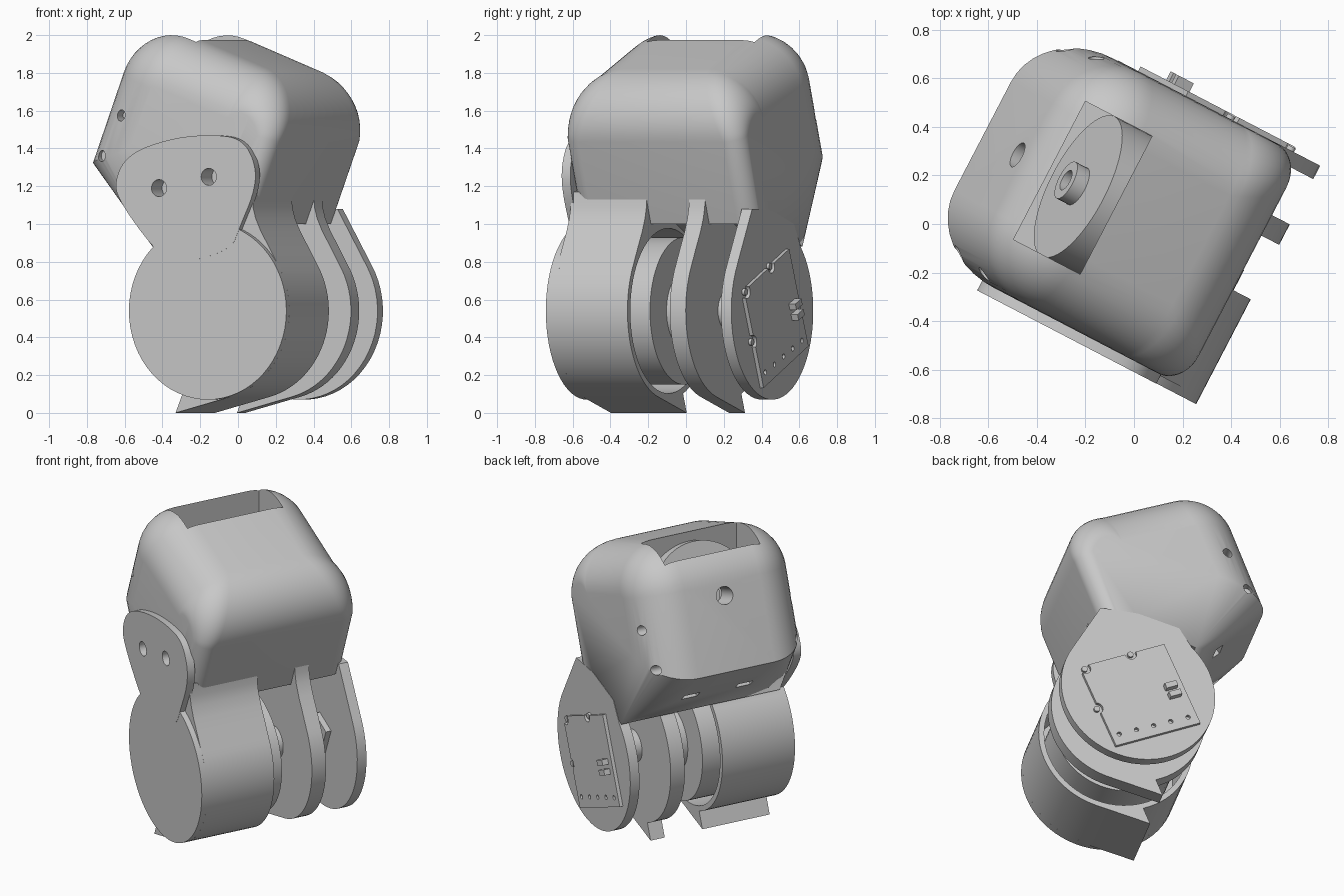
import bpy, bmesh
from math import sin, cos, radians, pi
from mathutils import Matrix, Vector

TURN = radians(-27.5)   # whole model is turned about z
TILT = radians(21)      # head leans about the drum axis
HUB = (0.10, 0.54)      # drum axis in x, z
R = 0.47

if "Cube" in bpy.data.objects:
    bpy.data.objects.remove(bpy.data.objects["Cube"])

grey = bpy.data.materials.new("plain grey")
grey.use_nodes = True
grey.diffuse_color = (0.58, 0.58, 0.58, 1)
grey.node_tree.nodes["Principled BSDF"].inputs["Base Color"].default_value = grey.diffuse_color
parts = []


def finish(name, bm, cutter=False):
    bmesh.ops.remove_doubles(bm, verts=bm.verts, dist=0.0002)
    bmesh.ops.recalc_face_normals(bm, faces=bm.faces)
    mesh = bpy.data.meshes.new(name)
    bm.to_mesh(mesh)
    bm.free()
    mesh.materials.append(grey)
    ob = bpy.data.objects.new(name, mesh)
    ob.rotation_euler.z = TURN
    bpy.context.collection.objects.link(ob)
    ob.hide_render = cutter
    if not cutter:
        parts.append(ob)
    return ob


def loft(name, rings):
    bm = bmesh.new()
    rows = [[bm.verts.new(p) for p in ring] for ring in rings]
    n = len(rows[0])
    for a, b in zip(rows, rows[1:]):
        for i in range(n):
            j = (i + 1) % n
            bm.faces.new((a[i], a[j], b[j], b[i]))
    bm.faces.new(rows[0])
    bm.faces.new(rows[-1])
    return finish(name, bm)


def prism(name, outline, y0, y1):
    return loft(name, [[(x, y, z) for x, z in outline] for y in (y0, y1)])


def cyl(name, centre, r, length, axis=(0, 1, 0), cutter=False, segs=64):
    bm = bmesh.new()
    m = Matrix.Translation(centre) @ Vector(axis).to_track_quat('Z', 'Y').to_matrix().to_4x4()
    bmesh.ops.create_cone(bm, cap_ends=True, segments=segs, radius1=r, radius2=r,
                          depth=length, matrix=m)
    return finish(name, bm, cutter)


def rod(name, y0, y1, r, at=HUB, **kw):
    return cyl(name, (at[0], (y0 + y1) / 2, at[1]), r, y1 - y0, **kw)


def box(name, centre, size, angle=0.0, cutter=False):
    bm = bmesh.new()
    m = Matrix.Translation(centre) @ Matrix.Rotation(angle, 4, 'Y') @ Matrix.Diagonal((*size, 1))
    bmesh.ops.create_cube(bm, size=1, matrix=m)
    return finish(name, bm, cutter)


def cut(ob, cutters):
    # one cut at a time; a cut that would erase the part is skipped
    for c in cutters:
        mod = ob.modifiers.new("cut", 'BOOLEAN')
        mod.operation, mod.solver, mod.object = 'DIFFERENCE', 'EXACT', c
        bpy.context.view_layer.update()
        graph = bpy.context.evaluated_depsgraph_get()
        mesh = bpy.data.meshes.new_from_object(ob.evaluated_get(graph))
        ob.modifiers.clear()
        if len(mesh.polygons) >= len(ob.data.polygons) // 2:
            ob.data = mesh


def drop(cutters):
    for c in cutters:
        bpy.data.objects.remove(c)


def arc(c, r, a0, a1, n):
    return [(c[0] + r * cos(radians(a0 + (a1 - a0) * i / n)),
             c[1] + r * sin(radians(a0 + (a1 - a0) * i / n))) for i in range(n + 1)]


def soften(pts, times):
    for _ in range(times):
        new = []
        for (ax, az), (bx, bz) in zip(pts, pts[1:] + pts[:1]):
            new += [(ax * .75 + bx * .25, az * .75 + bz * .25),
                    (ax * .25 + bx * .75, az * .25 + bz * .75)]
        pts = new
    return pts


FLARED = [(.45, .875), (.40, .96), (.368, 1.03), (.352, 1.09), (.348, 1.17), (.1, 1.2), (-.15, 1.02)]
STRAIGHT = [(.33, 1.08), (.28, 1.08), (.1, 1.07), (-.15, 1.0)]


def disc_outline(neck, tooth):
    # round disc with a neck running into the head and an optional stop tooth
    pts = arc(HUB, R, -75.6 if tooth else -110, 32, 24) + neck + arc(HUB, R, 134, 249, 24)
    return pts + [(-.11, 0)] if tooth else pts


def tilted(a, b):
    return (a * cos(TILT) + b * sin(TILT), -a * sin(TILT) + b * cos(TILT))


# Head: leaning block; each profile point has an inset direction, end rounding and mitre
BIG, SMALL = 0.28, 0.10
profile = [((.30, 1.0), -21, SMALL, 1)]
for centre, a0, e0 in ((tilted(-.377, 1.506), -21, SMALL), (tilted(-.844, 1.506), 69, BIG)):
    for i, p in enumerate(arc(centre, .30, a0, a0 + 90, 12)):
        profile.append((p, a0 + 90 * i / 12, e0 + (BIG - e0) * i / 12, 1))
profile += [((-.72, 1.317), 193, BIG, 1.206), ((-.25, .88), 227, 0, 1), ((.10, 1.04), 270, 0, 1)]
rings = []
for side, end in ((-1, -.50), (1, .565)):
    half = []
    for k in range(11):
        t = k / 10 * pi / 2
        half.append([(p[0] - cos(radians(n)) * e * m * (1 - cos(t)),
                      end - side * e * (1 - sin(t)),
                      p[1] - sin(radians(n)) * e * m * (1 - cos(t))) for p, n, e, m in profile])
    rings += half[::-1] if side < 0 else half
head = loft("head_shell", rings)

# Head openings: top window, side hole, corner screw holes, slots
lean = (cos(TILT), 0, -sin(TILT))
cutters = [box("window_cutter", (-.256, .035, 1.8), (.31, .642, 1.0), cutter=True),
           cyl("side_hole_cutter", (-.557, .031, 1.74), .055, .5, lean, True, 32)]
for x, z in ((-.583, 1.36), (-.453, 1.575)):
    for y in (-.46, .525):
        cutters.append(cyl("screw_cutter", (x, y, z), .03, .14, cutter=True, segs=24))
for y in (-.15, .21):
    cutters.append(box("slot_cutter", (-.465, y, 1.08), (.06, .10, .12), radians(43), True))
plate_holes = [rod("plate_hole_cutter", -.62, -.42, .045, at, cutter=True, segs=32)
               for at in ((-.19, 1.19), (.107, 1.25))]
cut(head, cutters + plate_holes)
drop(cutters)

# Motor inside the head window
axis = Vector(lean)
face = Vector((-.276, .031, 1.63))
cyl("head_motor", face + axis * .2, .325, .4, lean)
boss = cyl("head_motor_boss", face - axis * .02, .085, .08, lean, segs=32)
bore = cyl("boss_cutter", face - axis * .05, .045, .1, lean, True, 32)
cut(boss, [bore])
drop([bore])

# Front plate with two holes
plate = prism("front_plate", soften([(-.232, .88), (-.42, 1.11), (-.46, 1.22), (-.38, 1.37), (-.12, 1.455),
                                     (.13, 1.475), (.31, 1.45), (.39, 1.31), (.38, 1.17), (.29, .98),
                                     (.24, .86), (-.1, .78)], 3), -.541, -.49)
cut(plate, plate_holes)
drop(plate_holes)

# Drum, hollow from the back, with its cover and motor
drum = prism("drum", disc_outline(FLARED, True), -.505, -.053)
bore = rod("bore_cutter", -.46, .1, .437, cutter=True)
cut(drum, [bore])
drop([bore])
rod("drum_cover", -.54, -.49, R)
rod("drum_motor", -.47, .04, .39)
rod("motor_hub", .03, .10, .20)
rod("shaft", .09, .21, .10)

# Middle and rear discs
prism("middle_disc", disc_outline(FLARED, True), .20, .295)
tube = rod("bearing_tube", .28, .39, .10)
bore = rod("tube_cutter", .30, .45, .06, cutter=True)
cut(tube, [bore])
drop([bore])
prism("rear_disc", disc_outline(STRAIGHT, False), .505, .567)
box("sensor_block", (.12, .49, .54), (.16, .04, .2), radians(23))

# Circuit board with notches, pin holes and small components
board = box("circuit_board", (.0925, .575, .5), (.56, .026, .56), radians(23.3))
notches = ((.43, .64), (.15, .775), (.355, .375))
cutters = [rod("notch_cutter", .55, .62, .036, at, cutter=True, segs=24) for at in notches]
for i in range(5):
    at = (.22 - .105 * i, .215 + .042 * i)
    cutters.append(rod("pin_cutter", .55, .62, .014, at, cutter=True, segs=16))
cut(board, cutters)
drop(cutters)
for x, z in ((-.09, .575), (-.115, .52)):
    box("board_component", (x, .605, z), (.075, .045, .035), radians(23.3))
for at in notches:
    rod("board_screw", .56, .583, .018, at, segs=20)

# Smooth curved walls, keep edges sharp
bpy.ops.object.select_all(action='DESELECT')
for ob in parts:
    ob.select_set(True)
bpy.context.view_layer.objects.active = parts[0]
bpy.ops.object.shade_smooth_by_angle(angle=radians(30))
